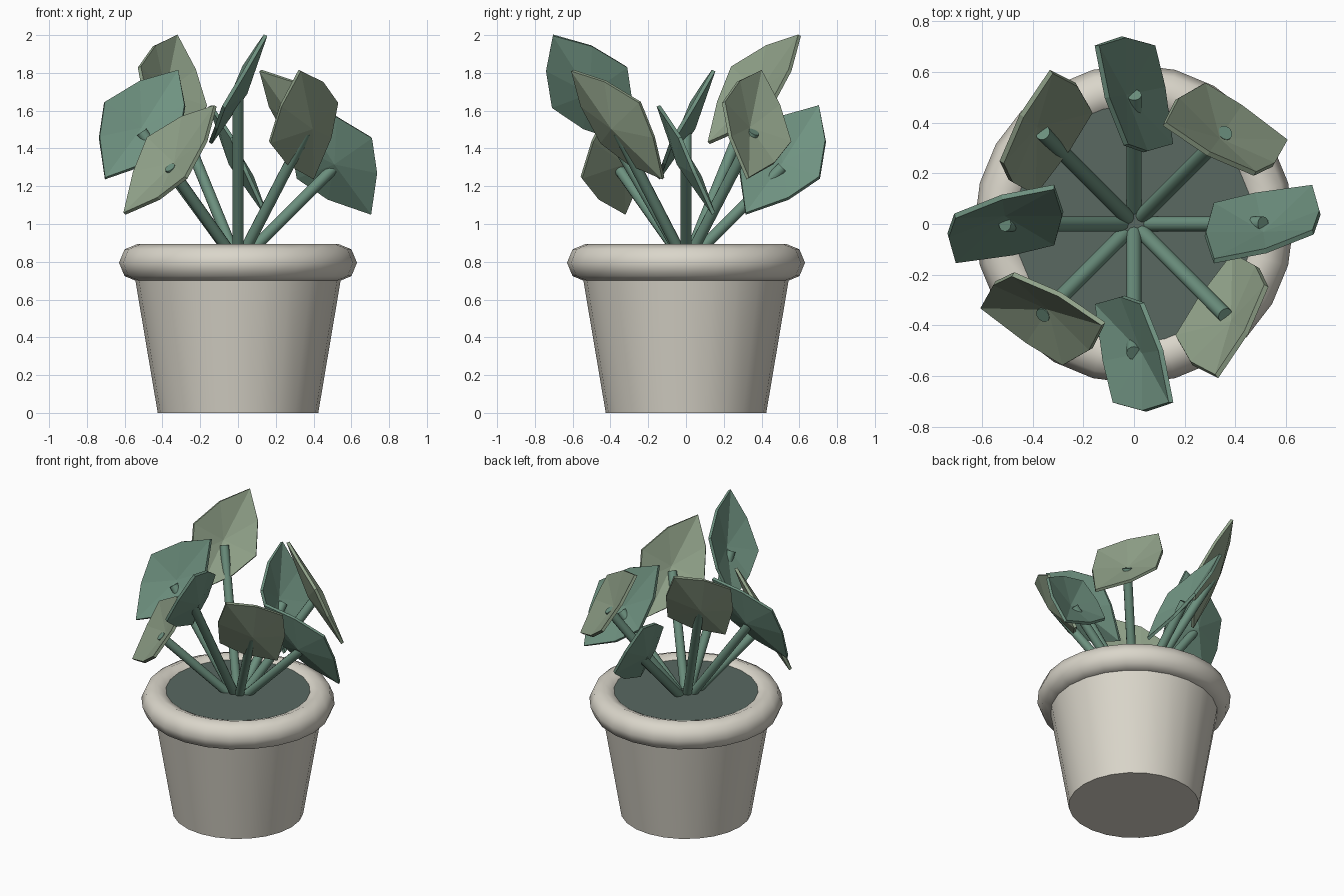
import bpy, bmesh, math
from mathutils import Vector, Matrix

if "Cube" in bpy.data.objects:
    bpy.data.objects.remove(bpy.data.objects["Cube"])


def material(name, rgb):
    m = bpy.data.materials.new(name)
    m.diffuse_color = (*rgb, 1)
    m.use_nodes = True
    m.node_tree.nodes["Principled BSDF"].inputs["Base Color"].default_value = m.diffuse_color
    return m


CLAY = material("clay", (0.70, 0.67, 0.59))
SOIL = material("soil", (0.10, 0.14, 0.12))
STEM = material("stem_green", (0.15, 0.28, 0.21))
LEAVES = [material("leaf_blue_green", (0.16, 0.29, 0.22)),
          material("leaf_pale_green", (0.28, 0.36, 0.25))]


def finish(name, mat, smooth=True):
    ob = bpy.context.object
    ob.name = name
    ob.data.materials.append(mat)
    if smooth:
        bpy.ops.object.shade_smooth_by_angle(angle=math.radians(50))
    return ob


# pot body, rim and soil
bpy.ops.mesh.primitive_cone_add(vertices=24, radius1=0.425, radius2=0.56, depth=0.8, location=(0, 0, 0.4))
finish("pot_body", CLAY)
bpy.ops.mesh.primitive_torus_add(major_segments=24, minor_segments=8, major_radius=0.53,
                                 minor_radius=0.1, location=(0, 0, 0.795))
finish("pot_rim", CLAY)
bpy.ops.mesh.primitive_cylinder_add(vertices=24, radius=0.49, depth=0.1, location=(0, 0, 0.82))
finish("soil", SOIL)

# leaf axes at angle 0: length, width and upper face normal
U = Vector((0.517, 0.389, -0.76)).normalized()
W = Vector((0.856, -0.235, 0.459)).normalized()
N = W.cross(U).normalized()
SIDE = [(-0.21, 0.14, 0.01), (0.0, 0.23, 0.025), (0.185, 0.15, 0.01)]
OUTLINE = ([(-0.375, 0, 0)] + SIDE + [(0.375, 0, 0)]
           + [(a, -b, h) for a, b, h in reversed(SIDE)])


def add_leaf(name, centre, yaw, mat):
    # folded leaf: fan from a sunken centre to a pointed outline
    rot = Matrix.Rotation(yaw, 3, 'Z')
    bm = bmesh.new()
    place = lambda a, b, h: bm.verts.new(rot @ (U * a + W * b + N * h))
    mid = place(0, 0, -0.045)
    ring = [place(*p) for p in OUTLINE]
    for i, v in enumerate(ring):
        bm.faces.new((mid, v, ring[(i + 1) % len(ring)]))
    bmesh.ops.recalc_face_normals(bm, faces=bm.faces)
    me = bpy.data.meshes.new(name)
    bm.to_mesh(me)
    bm.free()
    me.materials.append(mat)
    ob = bpy.data.objects.new(name, me)
    ob.location = centre
    bpy.context.collection.objects.link(ob)
    sol = ob.modifiers.new("thickness", 'SOLIDIFY')
    sol.thickness = 0.02
    sol.offset = 0


# eight stems fanning out, each with a leaf at its end
TIERS = [0, 1, 0, 2, 1, 0, 2, 1]
for i, tier in enumerate(TIERS):
    ang = i * math.pi / 4
    start = Vector((0, 0, 0.79))
    end = Vector((0.51 * math.cos(ang), 0.51 * math.sin(ang), 1.3 + 0.187 * tier))
    d = end - start
    bpy.ops.mesh.primitive_cylinder_add(vertices=12, radius=0.03, depth=d.length, location=(start + end) / 2)
    bpy.context.object.rotation_euler = d.to_track_quat('Z', 'Y').to_euler()
    finish(f"stem_{i + 1}", STEM)
    add_leaf(f"leaf_{i + 1}", end + Vector((0, 0, 0.04)), -ang, LEAVES[i % 2])
